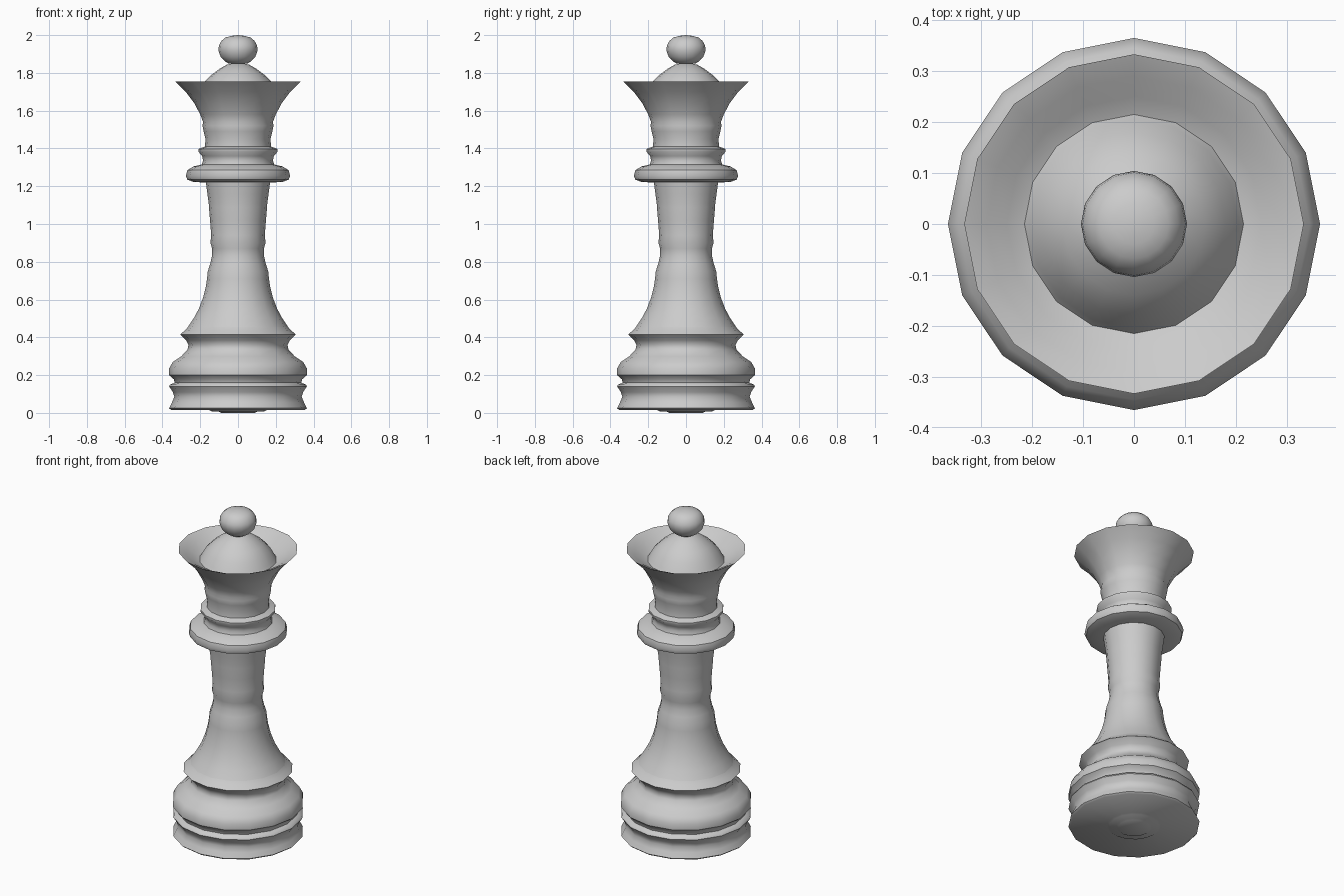
import bpy, math

SIDES = 16
mat = bpy.data.materials.new("light_grey")
mat.diffuse_color = (0.6, 0.6, 0.6, 1)


def lathe(name, profile):
    """Revolve (radius, height) points, listed from the bottom up, around z."""
    verts, rings, faces = [], [], []
    for r, z in profile:
        n = SIDES if r > 0 else 1
        start = len(verts)
        for k in range(n):
            a = 2 * math.pi * k / SIDES
            verts.append((r * math.cos(a), r * math.sin(a), z))
        rings.append([start + (k % n) for k in range(SIDES)])
    for lo, hi in zip(rings, rings[1:]):
        for k in range(SIDES):
            m = (k + 1) % SIDES
            quad = [lo[k], lo[m], hi[m], hi[k]]
            faces.append(list(dict.fromkeys(quad)))
    me = bpy.data.meshes.new(name)
    me.from_pydata(verts, [], faces)
    me.materials.append(mat)
    ob = bpy.data.objects.new(name, me)
    bpy.context.collection.objects.link(ob)
    bpy.ops.object.select_all(action='DESELECT')
    ob.select_set(True)
    bpy.context.view_layer.objects.active = ob
    bpy.ops.object.shade_smooth_by_angle(angle=math.radians(42))
    return ob


# stepped foot with two grooves and a flared lip
lathe("base", [
    (0, 0), (0.09, 0), (0.10, 0.006), (0.14, 0.008), (0.15, 0.014),
    (0.355, 0.016), (0.365, 0.025), (0.35, 0.055), (0.337, 0.085),
    (0.345, 0.11), (0.365, 0.14), (0.36, 0.15), (0.335, 0.16),
    (0.34, 0.178), (0.365, 0.20), (0.365, 0.235), (0.345, 0.27),
    (0.30, 0.30), (0.267, 0.335), (0.262, 0.36), (0.275, 0.385),
    (0.306, 0.415), (0.298, 0.423), (0.28, 0.437), (0.265, 0.455)])

# slender waisted stem
lathe("stem", [
    (0.265, 0.455), (0.235, 0.50), (0.208, 0.55), (0.185, 0.61),
    (0.17, 0.67), (0.164, 0.71), (0.16, 0.75), (0.147, 0.79),
    (0.138, 0.83), (0.137, 0.87), (0.146, 0.90), (0.142, 0.94),
    (0.148, 1.02), (0.154, 1.09), (0.155, 1.11), (0.162, 1.16),
    (0.17, 1.22)])

# double collar
lathe("collar", [
    (0.17, 1.22), (0.235, 1.222), (0.268, 1.235), (0.276, 1.255),
    (0.268, 1.285), (0.235, 1.305), (0.192, 1.315), (0.185, 1.335),
    (0.19, 1.36), (0.21, 1.383), (0.21, 1.397), (0.175, 1.41)])

# flared cup, its inner bowl and the dome
lathe("crown", [
    (0.175, 1.41), (0.172, 1.45), (0.182, 1.49), (0.188, 1.52),
    (0.185, 1.54), (0.20, 1.58), (0.232, 1.64), (0.277, 1.70),
    (0.333, 1.755), (0.29, 1.735), (0.25, 1.705), (0.215, 1.69),
    (0.205, 1.705), (0.18, 1.75), (0.14, 1.79), (0.10, 1.82),
    (0.06, 1.843), (0.03, 1.85), (0, 1.852)])

# ball on top with a tiny nub
lathe("top_ball", [
    (0, 1.845), (0.05, 1.85), (0.07, 1.862), (0.092, 1.885),
    (0.104, 1.92), (0.101, 1.945), (0.087, 1.97), (0.068, 1.986),
    (0.04, 1.995), (0.02, 1.998), (0, 2.0)])
